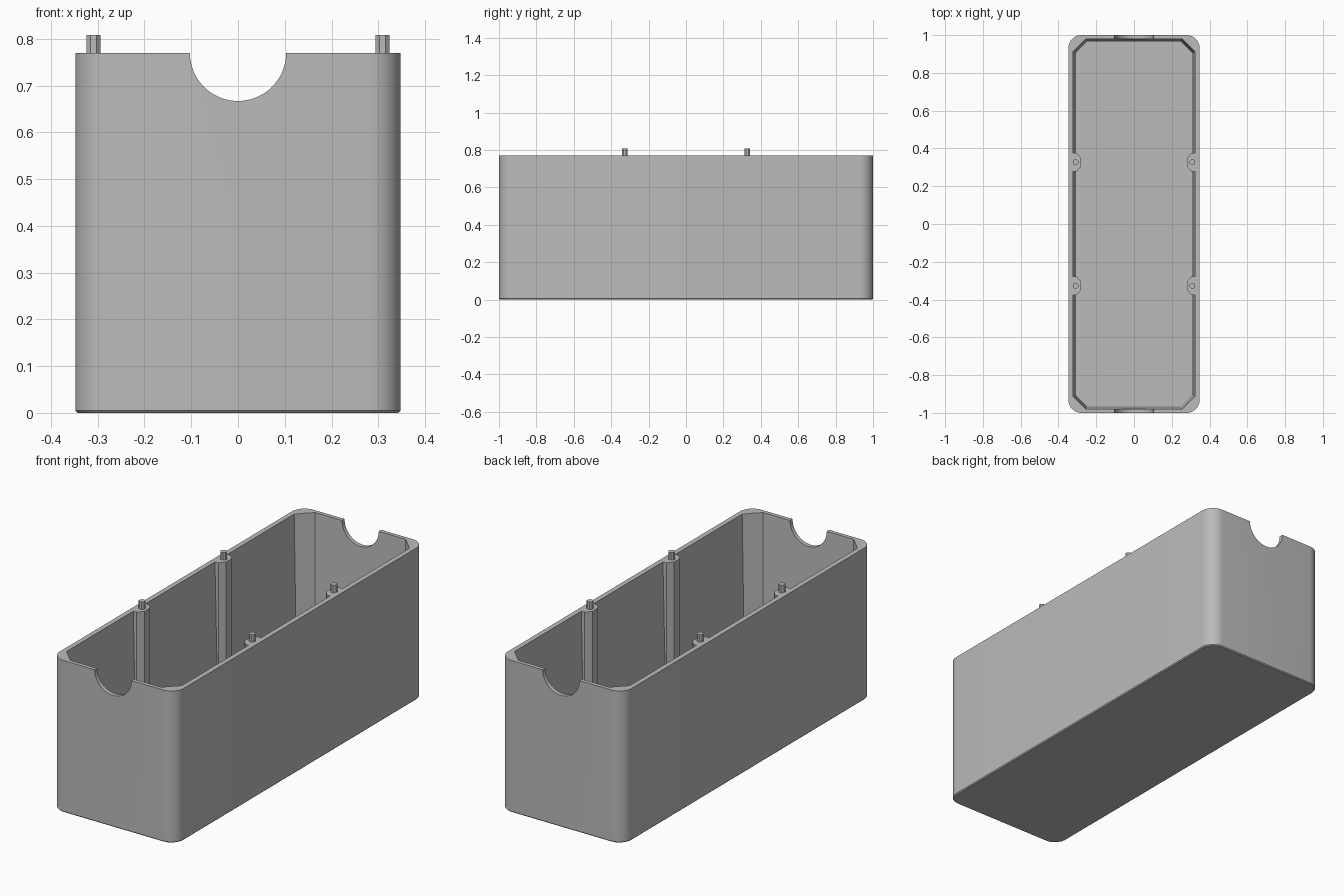
import bpy, bmesh, math

HALF_X, HALF_Y, TOP, FLOOR = 0.348, 1.0, 0.77, 0.03

cube = bpy.data.objects.get("Cube")
if cube:
    bpy.data.objects.remove(cube, do_unlink=True)

grey = bpy.data.materials.new("plain grey plastic")
grey.use_nodes = True
colour = (0.5, 0.5, 0.5, 1)
grey.diffuse_color = colour
grey.node_tree.nodes["Principled BSDF"].inputs["Base Color"].default_value = colour


def loft(name, rings):
    """Closed solid through matching rings of points, bottom to top."""
    bm = bmesh.new()
    loops = [[bm.verts.new(p) for p in ring] for ring in rings]
    n = len(loops[0])
    for low, high in zip(loops, loops[1:]):
        for i in range(n):
            j = (i + 1) % n
            bm.faces.new((low[i], low[j], high[j], high[i]))
    bm.faces.new(loops[0][::-1])
    bm.faces.new(loops[-1])
    bmesh.ops.recalc_face_normals(bm, faces=bm.faces)
    mesh = bpy.data.meshes.new(name)
    bm.to_mesh(mesh)
    bm.free()
    mesh.materials.append(grey)
    obj = bpy.data.objects.new(name, mesh)
    bpy.context.collection.objects.link(obj)
    return obj


def rounded(hx, hy, r, z, steps):
    """Rectangle with rounded corners; one step gives a chamfer."""
    ring = []
    for k, (sx, sy) in enumerate(((1, 1), (-1, 1), (-1, -1), (1, -1))):
        for i in range(steps + 1):
            a = math.pi / 2 * (k + i / steps)
            ring.append((sx * (hx - r) + r * math.cos(a),
                         sy * (hy - r) + r * math.sin(a), z))
    return ring


def combine(target, tool, operation):
    mod = target.modifiers.new(operation.lower(), "BOOLEAN")
    mod.operation, mod.object, mod.solver = operation, tool, "EXACT"
    bpy.ops.object.select_all(action="DESELECT")
    bpy.context.view_layer.objects.active = target
    target.select_set(True)
    bpy.ops.object.modifier_apply(modifier=mod.name)
    bpy.data.objects.remove(tool, do_unlink=True)


# Outer body with a tiny bevel around the base
edge = 0.005
body = loft("box_body", [
    rounded(HALF_X - edge, HALF_Y - edge, 0.07 - edge, 0, 10),
    rounded(HALF_X, HALF_Y, 0.07, edge, 10),
    rounded(HALF_X, HALF_Y, 0.07, TOP, 10)])

# Tapered cavity with chamfered corners
lean = 0.016 / (TOP - FLOOR)
above = 0.1
cavity = loft("cavity_cutter", [
    rounded(0.307, 0.966, 0.06, FLOOR, 1),
    rounded(0.323 + lean * above, 0.98 + lean * above, 0.07, TOP + above, 1)])
combine(body, cavity, "DIFFERENCE")

# Bosses against the long walls, running floor to rim
for sx in (-1, 1):
    for y in (-0.327, 0.327):
        shape = ((0.335, -0.05), (0.304, -0.05), (0.28, -0.022),
                 (0.28, 0.022), (0.304, 0.05), (0.335, 0.05))
        boss = loft("boss", [[(sx * px, y + py, z) for px, py in shape]
                             for z in (FLOOR - 0.01, TOP)])
        combine(body, boss, "UNION")

# Half-round notch through both end walls
notch = loft("notch_cutter", [
    [(0.103 * math.cos(a), y, TOP + 0.103 * math.sin(a))
     for a in (math.tau * i / 48 for i in range(48))] for y in (-1.2, 1.2)])
combine(body, notch, "DIFFERENCE")

# Locating pegs on the bosses
pegs = []
for side, sx in (("right", -1), ("left", 1)):
    for end, y in (("front", -0.327), ("back", 0.327)):
        pegs.append(loft(f"peg_{end}_{side}", [
            [(sx * 0.309 + 0.016 * math.cos(a), y + 0.016 * math.sin(a), z)
             for a in (math.tau * (i + 0.5) / 8 for i in range(8))]
            for z in (TOP - 0.01, 0.808)]))

# Smooth only the rounded surfaces
bpy.ops.object.select_all(action="DESELECT")
body.select_set(True)
bpy.context.view_layer.objects.active = body
bpy.ops.object.shade_smooth_by_angle(angle=math.radians(25))
